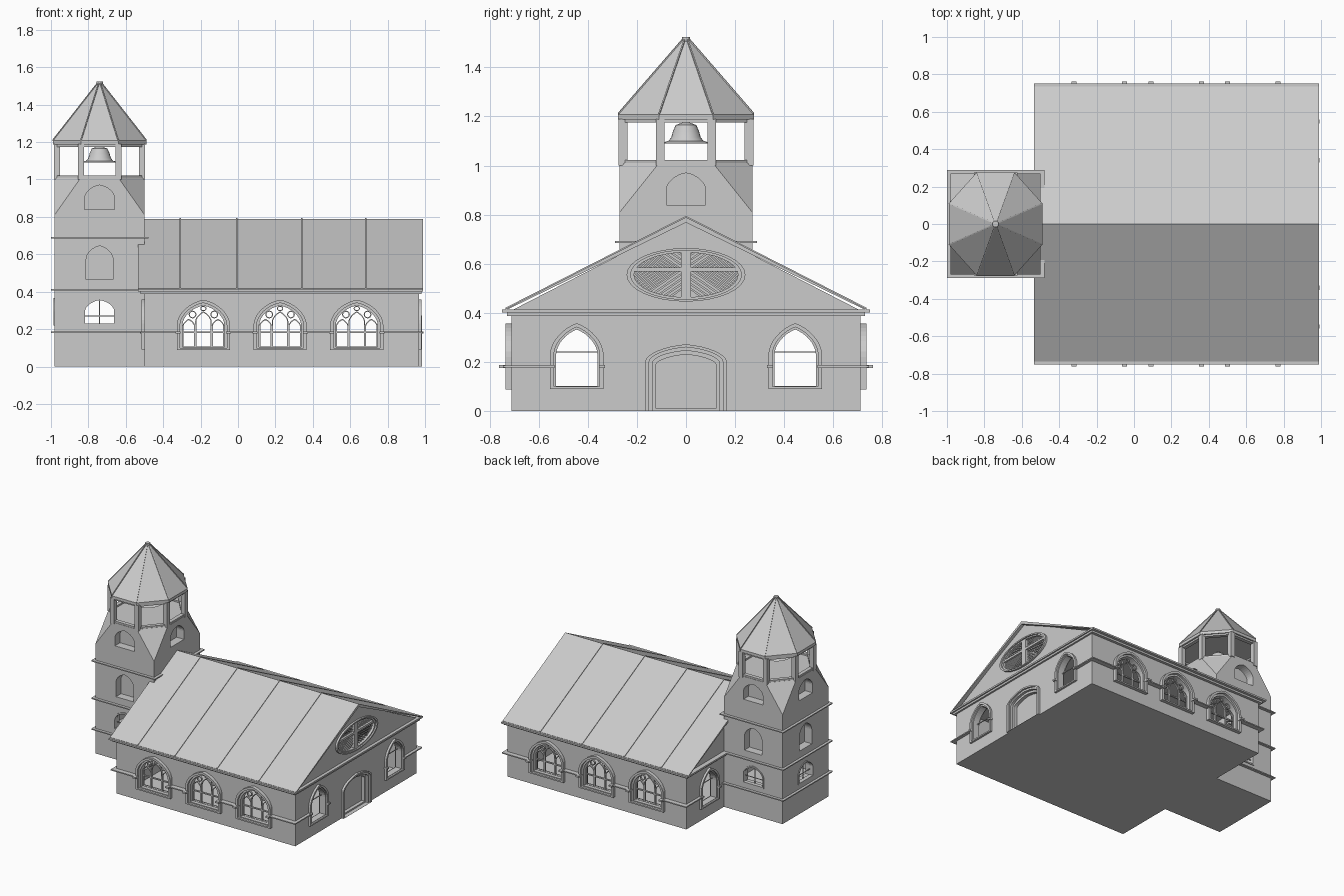
import bpy, bmesh, math
from mathutils import Matrix, Vector

cube = bpy.data.objects.get("Cube")
if cube:
    bpy.data.objects.remove(cube, do_unlink=True)

stone = bpy.data.materials.new("stone_grey")
stone.use_nodes = True
stone.diffuse_color = (0.6, 0.6, 0.6, 1)
stone.node_tree.nodes["Principled BSDF"].inputs["Base Color"].default_value = (0.6, 0.6, 0.6, 1)


# --- helpers ---
def finish(name, bm):
    bmesh.ops.recalc_face_normals(bm, faces=bm.faces)
    mesh = bpy.data.meshes.new(name)
    bm.to_mesh(mesh)
    bm.free()
    mesh.materials.append(stone)
    ob = bpy.data.objects.new(name, mesh)
    bpy.context.scene.collection.objects.link(ob)
    return ob


def wall(x, y, normal):
    """Frame on a wall: local x runs along it, y points out, z is up."""
    n = Vector(normal)
    r = Vector((0, 0, 1)).cross(n)
    return Matrix(((r.x, n.x, 0, x), (r.y, n.y, 0, y), (0, 0, 1, 0), (0, 0, 0, 1)))


def prism(name, pts, m, d0, d1):
    bm = bmesh.new()
    a, b = ([bm.verts.new(m @ Vector((u, d, z))) for u, z in pts] for d in (d0, d1))
    bm.faces.new(a)
    bm.faces.new(b)
    for i in range(len(pts)):
        j = (i + 1) % len(pts)
        bm.faces.new((a[i], a[j], b[j], b[i]))
    return finish(name, bm)


def ring(name, outer, inner, m, d0, d1):
    bm = bmesh.new()
    loops = [[bm.verts.new(m @ Vector((u, d, z))) for u, z in pts]
             for pts, d in ((outer, d0), (outer, d1), (inner, d1), (inner, d0))]
    for k in range(4):
        a, b = loops[k], loops[(k + 1) % 4]
        for i in range(len(a)):
            j = (i + 1) % len(a)
            bm.faces.new((a[i], a[j], b[j], b[i]))
    return finish(name, bm)


def rect(u0, u1, z0, z1):
    return [(u0, z0), (u1, z0), (u1, z1), (u0, z1)]


def ellipse(a, b, u=0, z=0, n=32):
    return [(u + a * math.cos(math.tau * i / n), z + b * math.sin(math.tau * i / n)) for i in range(n)]


def arch(hw, z0, spring, top, u=0, point=0.2, n=16):
    pts = [(u - hw, z0), (u + hw, z0)]
    for i in range(n + 1):
        t = math.pi * i / n
        rise = (1 - point) * math.sin(t) + point * (1 - abs(math.cos(t)))
        pts.append((u + hw * math.cos(t), spring + (top - spring) * rise))
    return pts


def box(name, x0, x1, y0, y1, z0, z1):
    return prism(name, rect(x0, x1, z0, z1), wall(0, 0, (0, -1, 0)), -y1, -y0)


def bar(name, p, q, w, m, d0, d1):
    p, q = Vector(p), Vector(q)
    t = (q - p).normalized() * w / 2
    s = Vector((-t.y, t.x))
    return prism(name, [p + s, q + s, q - s, p - s], m, d0, d1)


def cut(target, cutter):
    mod = target.modifiers.new("cut", 'BOOLEAN')
    mod.operation, mod.solver, mod.object = 'DIFFERENCE', 'EXACT', cutter
    bpy.context.view_layer.objects.active = target
    bpy.ops.object.modifier_apply(modifier=mod.name)
    bpy.data.objects.remove(cutter, do_unlink=True)


ALONG = wall(0, 0, (1, 0, 0))      # sections in y/z, swept along x

# --- nave body, hollow inside ---
nave = prism("nave_walls", [(-.71, 0), (.71, 0), (.71, .41), (0, .775), (-.71, .41)], ALONG, -.5, .967)
cut(nave, box("cutter", -.44, .91, -.65, .65, .02, .385))


# --- nave side windows with tracery ---
def side_window(x, s):
    m = wall(x, s * .71, (0, s, 0))
    cut(nave, prism("cutter", arch(.125, .095, .22, .34), m, -.1, .05))
    ring("window_surround", arch(.142, .088, .22, .357), arch(.125, .098, .22, .34), m, -.02, .025)
    ring("window_inner_frame", arch(.127, .094, .22, .342), arch(.112, .104, .22, .326), m, -.04, .008)
    t = (m, -.03, -.018)
    prism("transom", rect(-.112, .112, .178, .186), *t)
    ring("centre_light", arch(.044, .1, .24, .295, point=.4), arch(.038, .106, .24, .288, point=.4), *t)
    for k in (-1, 1):
        ring("side_light", arch(.034, .1, .215, .255, k * .078, .4),
             arch(.028, .106, .215, .248, k * .078, .4), *t)
        ring("tracery_circle", ellipse(.021, .021, k * .058, .278, 12),
             ellipse(.015, .015, k * .058, .278, 12), *t)
        prism("surround_stub", rect(k * .135 - .013, k * .135 + .013, .176, .188), m, 0, .052)
    ring("top_circle", ellipse(.017, .014, 0, .31, 12), ellipse(.012, .009, 0, .31, 12), *t)


CENTRES = (-.185, .225, .635)
for s in (-1, 1):
    for x in CENTRES:
        side_window(x, s)
    # string course between the windows
    edges = [-.52] + [x + k * .14 for x in CENTRES for k in (-1, 1)] + [.985]
    for a, b in zip(edges[::2], edges[1::2]):
        box("string_course", a, b, *sorted((s * .70, s * .745)), .178, .186)


# --- end windows on both gable walls ---
def end_window(x, y, n):
    m = wall(x, y, (n, 0, 0))
    cut(nave, prism("cutter", arch(.095, .095, .23, .345, point=.3), m, -.1, .05))
    ring("end_window_surround", arch(.109, .09, .23, .358, point=.3),
         arch(.093, .1, .23, .342, point=.3), m, -.02, .015)
    ring("end_window_frame", arch(.095, .095, .23, .345, point=.3),
         arch(.084, .103, .23, .332, point=.3), m, -.045, .003)
    prism("glazing_bar", rect(-.085, .085, .238, .243), m, -.035, -.03)
    for k in (-1, 1):
        prism("end_window_stub", rect(k * .103 - .012, k * .103 + .012, .176, .188), m, 0, .025)


for x, n in ((.967, 1), (-.5, -1)):
    for s in (-1, 1):
        end_window(x, s * .445, n)
        box("end_string_course", *sorted((x - n * .01, x + n * .022)), *sorted((s * .545, s * .745)), .178, .186)

# --- arched door ---
gable = wall(.967, 0, (1, 0, 0))
cut(nave, prism("cutter", arch(.145, -.02, .2, .255), gable, -.04, .05))
ring("door_surround", arch(.166, 0, .2, .272), arch(.15, .001, .2, .26), gable, -.02, .016)
ring("door_inner_moulding", arch(.151, 0, .2, .262), arch(.137, .001, .195, .246), gable, -.041, .004)
ring("door_frame", arch(.138, 0, .195, .247), arch(.124, .012, .185, .23), gable, -.041, -.015)

# --- oval louvred window in the gable ---
ZC, BAR = .555, .022
cut(nave, prism("cutter", ellipse(.225, .1, 0, ZC), gable, -.045, .05))
ring("oval_surround", ellipse(.242, .109, 0, ZC), ellipse(.226, .1, 0, ZC), gable, -.02, .014)
ring("oval_inner_frame", ellipse(.228, .101, 0, ZC), ellipse(.212, .091, 0, ZC), gable, -.045, .004)
prism("oval_mullion", rect(-.02, .02, ZC - .097, ZC + .097), gable, -.045, .004)
prism("oval_transom", rect(-.215, .215, ZC + BAR - .008, ZC + BAR + .008), gable, -.045, .003)
for sv in (-1, 1):
    for i in range(-10, 5):
        u, v = (.02, i * .02) if i >= 0 else (.02 - i * .02, 0)
        inside = lambda a, b: (a / .216) ** 2 + ((BAR + sv * b) / .094) ** 2 < 1
        if not inside(u, v):
            continue
        a, b = u, v
        while inside(a, b):
            a, b = a + .0082, b + .0057
        for su in (-1, 1):
            bar("louvre", (su * u, ZC + BAR + sv * v), (su * a, ZC + BAR + sv * b), .008, gable, -.045, -.012)

# --- cornice, roof and standing seams ---
box("cornice", -.535, .99, -.75, .75, .402, .414)
box("cornice_lower", -.52, .98, -.73, .73, .388, .402)


def roof_section(lift):
    return [(-.735, .416 + lift), (0, .79 + lift), (.735, .416 + lift), (.735, .41), (0, .768), (-.735, .41)]


prism("nave_roof", roof_section(0), ALONG, -.535, .99)
for x in (-.31, -.007, .34, .682):
    prism("roof_seam", roof_section(.005), ALONG, x - .004, x + .004)


# --- tower, square turning to an octagon ---
TX = -.74


def octagon(sx, sy, cx, cy):
    return [(cx, sy), (-cx, sy), (-sx, cy), (-sx, -cy), (-cx, -sy), (cx, -sy), (sx, -cy), (sx, cy)]


def hull(name, pts):
    bm = bmesh.new()
    for p in pts:
        bm.verts.new(p)
    bmesh.ops.convex_hull(bm, input=bm.verts)
    bmesh.ops.dissolve_limit(bm, angle_limit=.01, verts=bm.verts, edges=bm.edges)
    return finish(name, bm)


def level(shape, z):
    return [(TX + x, y, z) for x, y in shape]


square = [(sx * .241, sy * .27) for sx in (-1, 1) for sy in (-1, 1)]
tower = hull("tower", level(square, 0) + level(square, .81) + level(octagon(.241, .27, .1, .11), 1.01))
cut(tower, box("cutter", -.92, -.55, -.21, .21, .02, .38))

for nx, ny in ((0, -1), (0, 1), (-1, 0), (1, 0)):
    m = wall(TX + nx * .241, ny * .27, (nx, ny, 0))
    cut(tower, prism("cutter", arch(.08, .84, .9, .97), m, -.06, .05))
    if nx == 1:
        continue
    cut(tower, prism("cutter", arch(.072, .465, .57, .645), m, -.06, .05))
    cut(tower, prism("cutter", arch(.083, .225, .295, .36), m, -.1, .05))
    ring("tower_window_frame", arch(.088, .22, .295, .366), arch(.078, .23, .295, .355), m, -.025, .005)
    prism("tower_window_mullion", rect(-.002, .002, .23, .355), m, -.025, -.02)
    prism("tower_window_bar", rect(-.078, .078, .268, .272), m, -.025, -.02)

for z, x1 in ((.182, -.5), (.41, -.5), (.688, -.478)):
    box("tower_string_course", -1, x1, -.29, .29, z - .004, z + .004)

# --- open belfry ---
plan = octagon(.228, .257, .1, .105)
for x, y in plan:
    box("belfry_post", TX + x - .016, TX + x + .016, y - .018, y + .018, 1.0, 1.19)
UP = Matrix(((1, 0, 0, TX), (0, 0, 1, 0), (0, 1, 0, 0), (0, 0, 0, 1)))
wide, tight = octagon(.238, .267, .1, .11), octagon(.21, .238, .09, .098)
ring("belfry_sill", wide, tight, UP, 1.005, 1.022)
ring("belfry_header", wide, tight, UP, 1.175, 1.19)

# --- bell ---
bm = bmesh.new()
rows = []
for r, z in ((.012, 1.19), (.016, 1.175), (.042, 1.165), (.053, 1.14), (.06, 1.115),
             (.072, 1.1), (.11, 1.09), (.06, 1.095)):
    rows.append([bm.verts.new((TX + u, v, z)) for u, v in ellipse(r, r, n=24)])
for a, b in zip(rows, rows[1:]):
    for i in range(24):
        bm.faces.new((a[i - 1], a[i], b[i], b[i - 1]))
bm.faces.new(rows[0])
bm.faces.new(rows[-1])
bell = finish("bell", bm)
bpy.context.view_layer.objects.active = bell
bell.select_set(True)
bpy.ops.object.shade_smooth_by_angle()

# --- spire with hip ribs and finial ---
eave = octagon(.25, .277, .1, .11)
hull("spire", level(eave, 1.187) + level(eave, 1.208) + level([(x * .04, y * .04) for x, y in eave], 1.515))
for x, y in eave:
    out = Vector((x, y, 0))
    side = Vector((-y, x, 0)).normalized() * .003
    base, tip = Vector((TX, 0, 1.21)) + out, Vector((TX, 0, 1.517)) + out * .04
    lift = Vector((0, 0, .004))
    hull("hip_rib", [p + k * side + h * lift for p in (base, tip) for k in (-1, 1) for h in (-1, 1)])
prism("finial", ellipse(.017, .017, n=12), UP, 1.505, 1.523)
